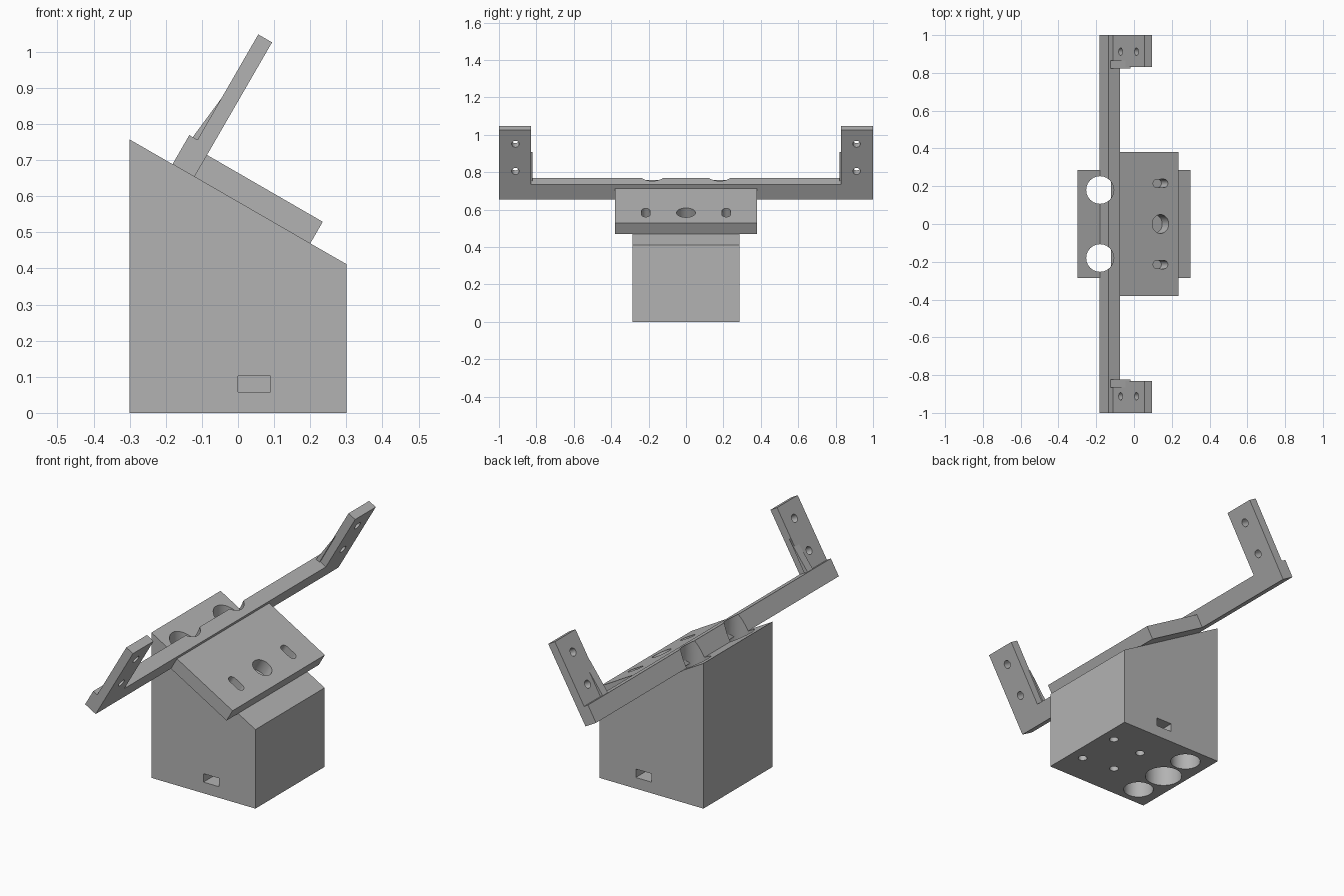
import bpy, bmesh, math
from mathutils import Matrix, Vector

if "Cube" in bpy.data.objects:
    bpy.data.objects.remove(bpy.data.objects["Cube"])

grey = bpy.data.materials.new("plain grey")
grey.use_nodes = True
grey.diffuse_color = (0.45, 0.45, 0.45, 1)
grey.node_tree.nodes["Principled BSDF"].inputs["Base Color"].default_value = (0.45, 0.45, 0.45, 1)

# Sloped frame: x runs down the ramp, z points away from it
TILT = Matrix.Translation((-0.3, 0, 0.757)) @ Matrix.Rotation(math.radians(30), 4, "Y")
FLAT = Matrix.Identity(4)


def finish(name, bm, frame):
    bmesh.ops.transform(bm, matrix=frame, verts=bm.verts)
    bmesh.ops.recalc_face_normals(bm, faces=bm.faces)
    mesh = bpy.data.meshes.new(name)
    bm.to_mesh(mesh)
    bm.free()
    mesh.materials.append(grey)
    ob = bpy.data.objects.new(name, mesh)
    bpy.context.collection.objects.link(ob)
    return ob


def prism(name, profile, y0, y1, frame=FLAT):
    """Extrude an x-z profile along y."""
    bm = bmesh.new()
    face = bm.faces.new([bm.verts.new((x, y0, z)) for x, z in profile])
    ext = bmesh.ops.extrude_face_region(bm, geom=[face])
    moved = [v for v in ext["geom"] if isinstance(v, bmesh.types.BMVert)]
    bmesh.ops.translate(bm, vec=(0, y1 - y0, 0), verts=moved)
    return finish(name, bm, frame)


def box(name, x0, x1, y0, y1, z0, z1, frame=FLAT):
    return prism(name, [(x0, z0), (x1, z0), (x1, z1), (x0, z1)], y0, y1, frame)


def rod(center, radius, depth, frame=FLAT, axis="Z", stretch=0.0):
    """Cylinder cutter, optionally stretched along x into a slot."""
    bm = bmesh.new()
    bmesh.ops.create_cone(bm, cap_ends=True, segments=48, radius1=radius, radius2=radius, depth=depth)
    if stretch:
        for v in bm.verts:
            v.co.x += math.copysign(stretch, v.co.x + 1e-5)
    turn = Matrix.Rotation(math.pi / 2, 4, "Y") if axis == "X" else FLAT
    return finish("cutter", bm, frame @ Matrix.Translation(Vector(center)) @ turn)


def cut(ob, cutters):
    bpy.ops.object.select_all(action="DESELECT")
    bpy.context.view_layer.objects.active = ob
    ob.select_set(True)
    for c in cutters:
        c.hide_render = True
        mod = ob.modifiers.new("cut", "BOOLEAN")
        mod.operation, mod.solver, mod.object = "DIFFERENCE", "EXACT", c
        bpy.ops.object.modifier_apply(modifier=mod.name)
        bpy.data.objects.remove(c)
    bpy.ops.object.shade_smooth_by_angle(angle=math.radians(30))


SIDES = (-1, 1)


def vertical_bores():
    return [rod((-0.18, s * 0.18, 0.5), 0.073, 2) for s in SIDES]


# Wedge-topped base with bores, blind screw holes and side nut pockets
base = prism("base_block", [(-0.3, 0), (0.3, 0), (0.3, 0.412), (-0.3, 0.757)], -0.285, 0.285)
cutters = vertical_bores() + [rod((-0.19, 0, 0), 0.09, 0.7)]
for s in SIDES:
    cutters.append(rod((0.23, s * 0.12, 0), 0.022, 0.3))
    cutters.append(rod((0.045, s * 0.1, 0), 0.022, 0.3))
    y0, y1 = sorted((s * 0.055, s * 0.4))
    cutters.append(box("cutter", 0, 0.09, y0, y1, 0.058, 0.102))
cut(base, cutters)

# Mounting plate with a round hole and two slots
plate = box("mounting_plate", 0.207, 0.577, -0.38, 0.38, 0, 0.07, TILT)
cut(plate, [rod((0.468, 0, 0.04), 0.05, 0.3, TILT)]
    + [rod((0.468, s * 0.215, 0.04), 0.022, 0.3, TILT, stretch=0.023) for s in SIDES])

# Long cross bar notched by the vertical bores
bar = box("cross_bar", 0.137, 0.207, -1, 1, 0, 0.093, TILT)
cut(bar, vertical_bores())

# End arms with two screw holes, and thin bracing ribs
for s, side in zip(SIDES, ("right", "left")):
    y0, y1 = sorted((s * 0.83, s))
    arm = box(side + "_arm", 0.163, 0.207, y0, y1, 0.093, 0.43, TILT)
    cut(arm, [rod((0.185, s * 0.912, v), 0.02, 0.3, TILT, "X") for v in (0.175, 0.343)])
    y0, y1 = sorted((s * 0.822, s * 0.865))
    prism(side + "_rib", [(0.148, 0.093), (0.17, 0.093), (0.168, 0.27)], y0, y1, TILT)
